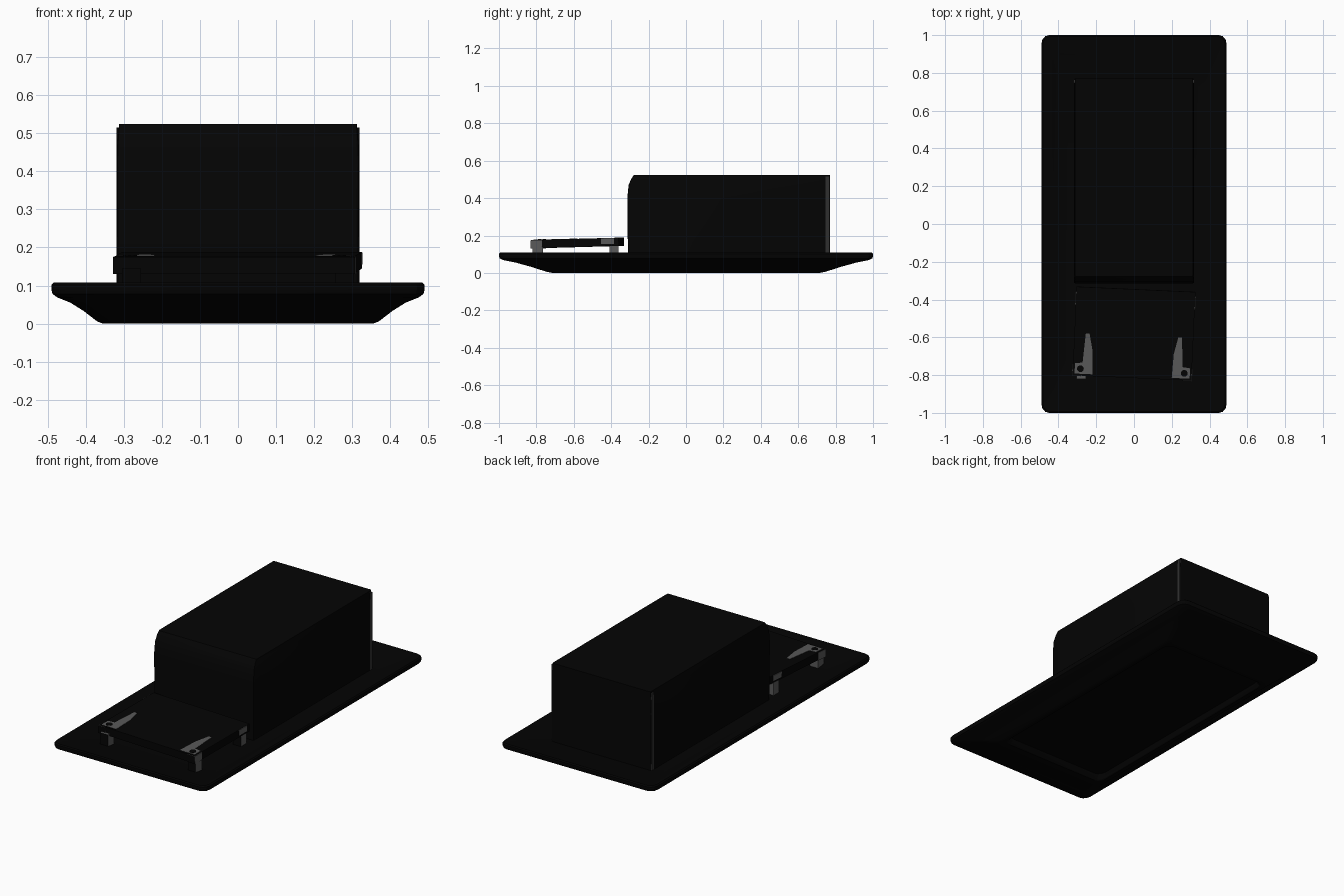
import bpy, bmesh, math
from mathutils import Matrix

if "Cube" in bpy.data.objects:
    bpy.data.objects.remove(bpy.data.objects["Cube"])


def material(name, v):
    m = bpy.data.materials.new(name)
    m.diffuse_color = (v, v, v, 1)
    m.use_nodes = True
    m.node_tree.nodes["Principled BSDF"].inputs["Base Color"].default_value = m.diffuse_color
    return m


BLACK = material("black", 0.0012)
DEEP = material("deep black", 0.0009)
GREY = material("worn grey", 0.1)
DARK = material("dark grey", 0.03)


def finish(name, bm, mats, smooth=True):
    bmesh.ops.recalc_face_normals(bm, faces=bm.faces)
    me = bpy.data.meshes.new(name)
    bm.to_mesh(me)
    bm.free()
    ob = bpy.data.objects.new(name, me)
    bpy.context.collection.objects.link(ob)
    for m in mats:
        me.materials.append(m)
    if len(mats) > 1:  # second colour on faces that look forward
        for p in me.polygons:
            p.material_index = int(p.normal.y < -0.7)
    if smooth:
        bpy.ops.object.select_all(action='DESELECT')
        ob.select_set(True)
        bpy.context.view_layer.objects.active = ob
        bpy.ops.object.shade_smooth_by_angle(angle=math.radians(25))
    return ob


def loft(rings):
    """Skin a stack of closed rings and cap both ends."""
    bm = bmesh.new()
    vs = [[bm.verts.new(p) for p in r] for r in rings]
    n = len(vs[0])
    for a, b in zip(vs, vs[1:]):
        for i in range(n):
            j = (i + 1) % n
            bm.faces.new((a[i], a[j], b[j], b[i]))
    bm.faces.new(vs[0][::-1])
    bm.faces.new(vs[-1])
    return bm


def rounded(hx, y0, y1, z, rx, ry, seg):
    """Rectangle ring with elliptical corners."""
    pts = []
    for cx, cy, start in ((1, 1, 0), (-1, 1, 90), (-1, -1, 180), (1, -1, 270)):
        for k in range(seg + 1):
            a = math.radians(start + 90 * k / seg)
            px = cx * (hx - rx) + rx * math.cos(a)
            py = (y1 - ry if cy > 0 else y0 + ry) + ry * math.sin(a)
            pts.append((px, py, z))
    return pts


def box(name, x, y, z, mats, place=None):
    bm = bmesh.new()
    bmesh.ops.create_cube(bm, size=1)
    for v in bm.verts:
        v.co = [r[0] + (c + 0.5) * (r[1] - r[0]) for r, c in zip((x, y, z), v.co)]
    if place:
        bm.transform(place)
    return finish(name, bm, mats, False)


# Dished tray: recessed base, flared underside, rounded rim, sunken floor
tray = [(0.325, 0.675, 0.03), (0.335, 0.69, 0.004), (0.34, 0.695, 0.0),
        (0.355, 0.715, 0.0), (0.37, 0.745, 0.006), (0.405, 0.83, 0.033),
        (0.44, 0.91, 0.055), (0.475, 0.98, 0.069), (0.487, 0.996, 0.078),
        (0.49, 1.0, 0.09), (0.489, 0.999, 0.102), (0.483, 0.993, 0.108),
        (0.468, 0.975, 0.107), (0.43, 0.9, 0.093), (0.385, 0.79, 0.074), (0.36, 0.74, 0.07)]
finish("tray", loft([rounded(hx, -hy, hy, z, 0.04, 0.045, 3) for hx, hy, z in tray]), [DEEP])

# Tall housing with a rounded front top edge
levels = [(0.316, -0.31, 0.06), (0.318, -0.314, 0.40), (0.317, -0.307, 0.47),
          (0.314, -0.292, 0.505), (0.312, -0.278, 0.524)]
bm = loft([rounded(hx, y0, 0.77, z, 0.006, 0.008, 2) for hx, y0, z in levels])
finish("housing", bm, [BLACK])

# Worn strips down the rear corners of the housing
for s, side in ((1, "right"), (-1, "left")):
    box("rear_corner_strip_" + side, sorted((s * 0.312, s * 0.319)),
        (0.747, 0.766), (0.07, 0.515), [DARK, BLACK])

# Low lid, slightly twisted and tilted
place = (Matrix.Translation((0, -0.58, 0.16)) @ Matrix.Rotation(-0.045, 4, 'Z')
         @ Matrix.Rotation(0.028, 4, 'X'))
box("lid", (-0.315, 0.315), (-0.235, 0.235), (-0.022, 0.022), [BLACK], place)

for s, side in ((1, "right"), (-1, "left")):
    # Corner blocks and feet beneath the lid
    box("front_corner_" + side, sorted((s * 0.27, s * 0.318)),
        (-0.238, -0.175), (-0.023, 0.021), [GREY, BLACK], place)
    box("rear_corner_" + side, sorted((s * 0.285, s * 0.318)),
        (0.14, 0.21), (-0.01, 0.021), [GREY, BLACK], place)
    box("front_foot_" + side, sorted((s * 0.255, s * 0.305)),
        (-0.82, -0.765), (0.06, 0.145), [GREY, BLACK])
    box("rear_foot_" + side, sorted((s * 0.255, s * 0.305)),
        (-0.41, -0.36), (0.06, 0.15), [GREY, BLACK])

    # Tapered worn patches on the lid, with a dark hole
    outline = [(0.21, -0.225), (0.305, -0.225), (0.305, -0.17), (0.265, -0.165),
               (0.255, -0.01), (0.235, -0.01), (0.215, -0.1)]
    bm = loft([[(s * x, y, z) for x, y in outline] for z in (0.02, 0.0235)])
    bm.transform(place)
    finish("lid_patch_" + side, bm, [GREY, BLACK], False)
    bm = bmesh.new()
    bmesh.ops.create_cone(bm, cap_ends=True, segments=16, radius1=0.018, radius2=0.018, depth=0.006,
                          matrix=Matrix.Translation((s * 0.275, -0.198, 0.0225)))
    bm.transform(place)
    finish("lid_hole_" + side, bm, [BLACK])
